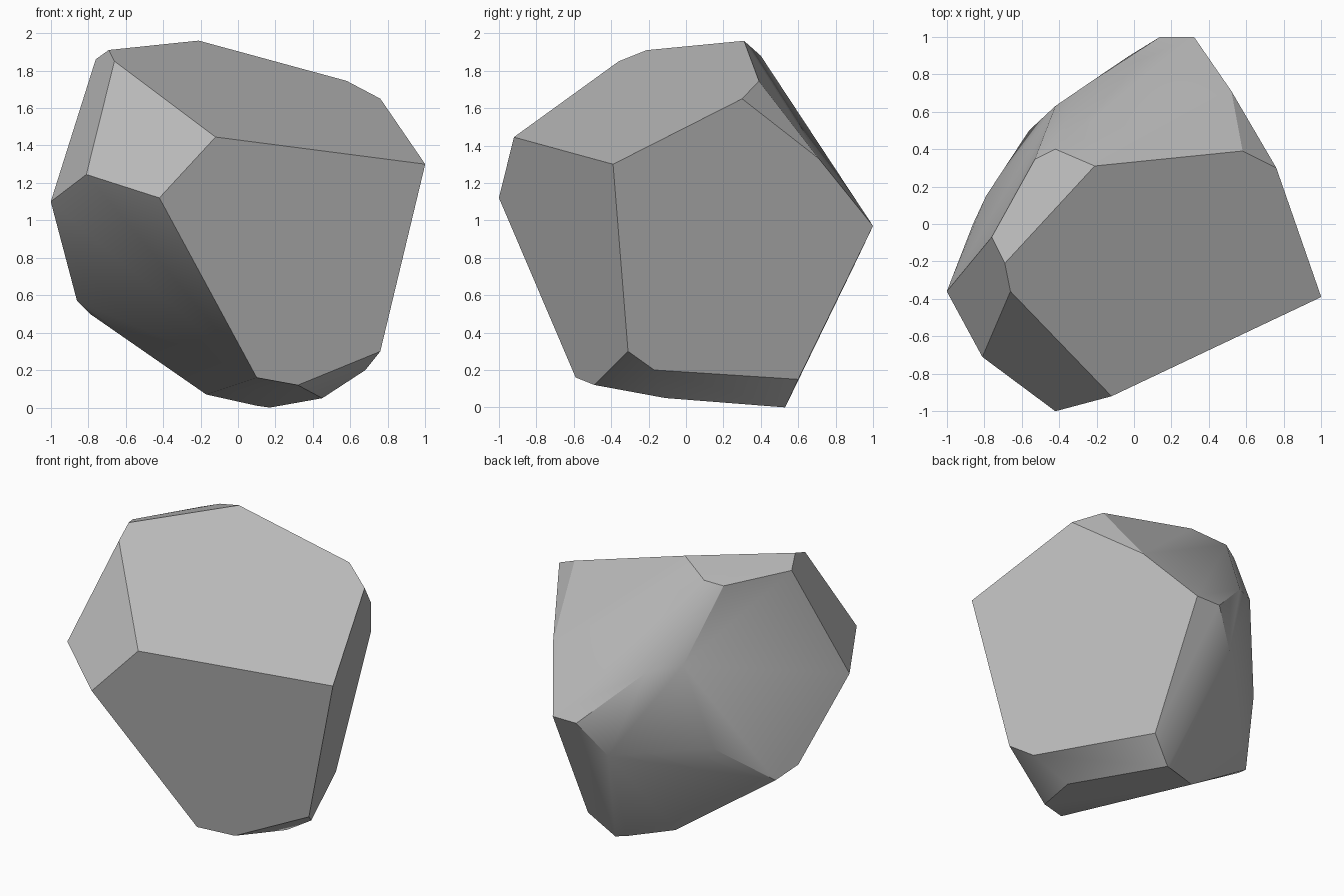
import bpy
import bmesh
from math import radians

# Remove only the default object
default_cube = bpy.data.objects.get("Cube")
if default_cube:
    bpy.data.objects.remove(default_cube, do_unlink=True)


def flat_material(name, colour):
    """One plain colour for viewport and render."""
    material = bpy.data.materials.new(name)
    material.use_nodes = True
    material.diffuse_color = colour
    shader = material.node_tree.nodes["Principled BSDF"]
    shader.inputs["Base Color"].default_value = colour
    shader.inputs["Roughness"].default_value = 1
    return material


def hewn_stone(name, corner_groups, material):
    """Wrap the corners in a convex shell and merge nearly coplanar facets."""
    mesh = bpy.data.meshes.new(name)
    stone = bpy.data.objects.new(name, mesh)
    bpy.context.collection.objects.link(stone)
    mesh.materials.append(material)

    shell = bmesh.new()
    for group in corner_groups:
        for corner in group:
            shell.verts.new(corner)
    bmesh.ops.convex_hull(shell, input=shell.verts[:])
    unused = [vert for vert in shell.verts if not vert.link_faces]
    bmesh.ops.delete(shell, geom=unused, context="VERTS")
    bmesh.ops.dissolve_limit(shell, angle_limit=radians(4),
                             verts=shell.verts[:], edges=shell.edges[:])
    bmesh.ops.recalc_face_normals(shell, faces=shell.faces[:])
    shell.to_mesh(mesh)
    shell.free()

    bpy.ops.object.select_all(action="DESELECT")
    stone.select_set(True)
    bpy.context.view_layer.objects.active = stone
    bpy.ops.object.shade_smooth_by_angle(angle=radians(30))
    return stone


# Rim of the sloping crown, front corner round to the right side
crown = [(-.12, -.92, 1.445), (-.66, -.36, 1.85), (-.69, -.21, 1.91),
         (-.21, .31, 1.96), (.58, .39, 1.745), (.76, .3, 1.65), (1, -.39, 1.3)]

# Small chipped facet behind the crown
crown_chip = [(-.76, -.07, 1.86), (-.53, .345, 1.85), (-.42, .4, 1.88)]

# Corners of the bulging front and side flank
flank = [(-.42, -1, 1.12), (-.81, -.71, 1.245), (-1, -.36, 1.1),
         (-.86, 0, .57), (-.79, .15, .5), (-.56, .5, .79)]

# Back ridge
back = [(-.42, .63, 1.38), (-.23, .76, 1.33), (.14, 1, .97),
        (.32, 1, .97), (.52, .71, 1.33), (-.03, .895, .75)]

# Tapered underside and its bevelled rim
underside = [(.33, .6, .15), (.17, .53, 0), (.1, .5, .01), (-.17, .36, .07),
             (.1, -.59, .16), (.32, -.49, .12), (.45, -.11, .05),
             (.68, -.17, .2), (.76, -.31, .3)]

stone_grey = flat_material("stone grey", (.5, .5, .5, 1))
hewn_stone("boulder", [crown, crown_chip, flank, back, underside], stone_grey)
